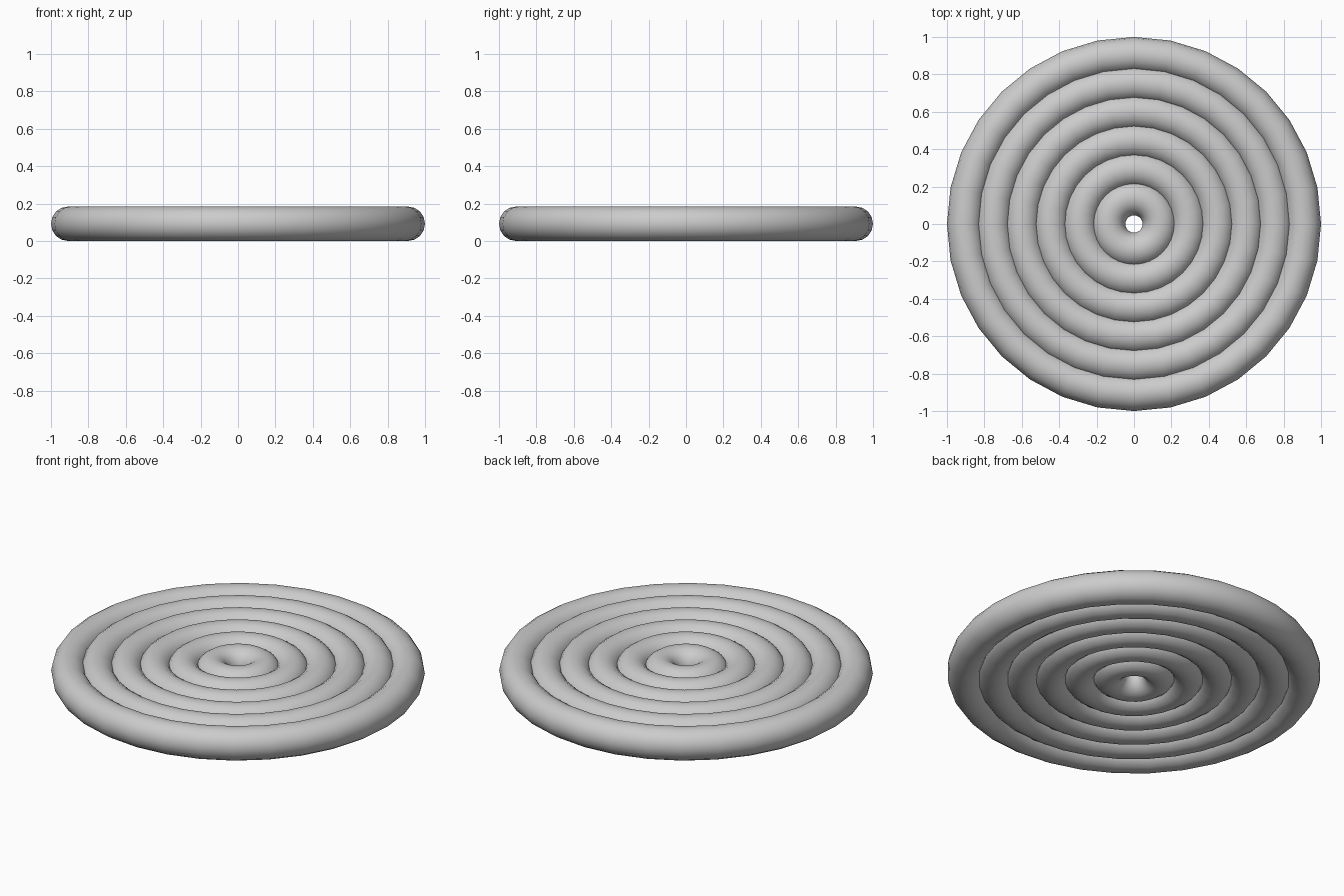
import bpy

cube = bpy.data.objects.get("Cube")
if cube:
    bpy.data.objects.remove(cube, do_unlink=True)

# Single plain grey
GREY = (0.6, 0.6, 0.6, 1)
grey = bpy.data.materials.new("plain grey")
grey.use_nodes = True
grey.diffuse_color = GREY
grey.node_tree.nodes["Principled BSDF"].inputs["Base Color"].default_value = GREY

# Overlapping concentric rings, equal in thickness and evenly spaced
UNIT = 1 / 0.65
TUBE = 0.06 * UNIT
for i in range(6):
    bpy.ops.mesh.primitive_torus_add(
        major_radius=(0.09 + 0.1 * i) * UNIT, minor_radius=TUBE,
        major_segments=32, minor_segments=16, location=(0, 0, TUBE))
    ring = bpy.context.object
    ring.name = ring.data.name = f"ring_{i + 1}"
    ring.data.materials.append(grey)
    bpy.ops.object.shade_smooth()
